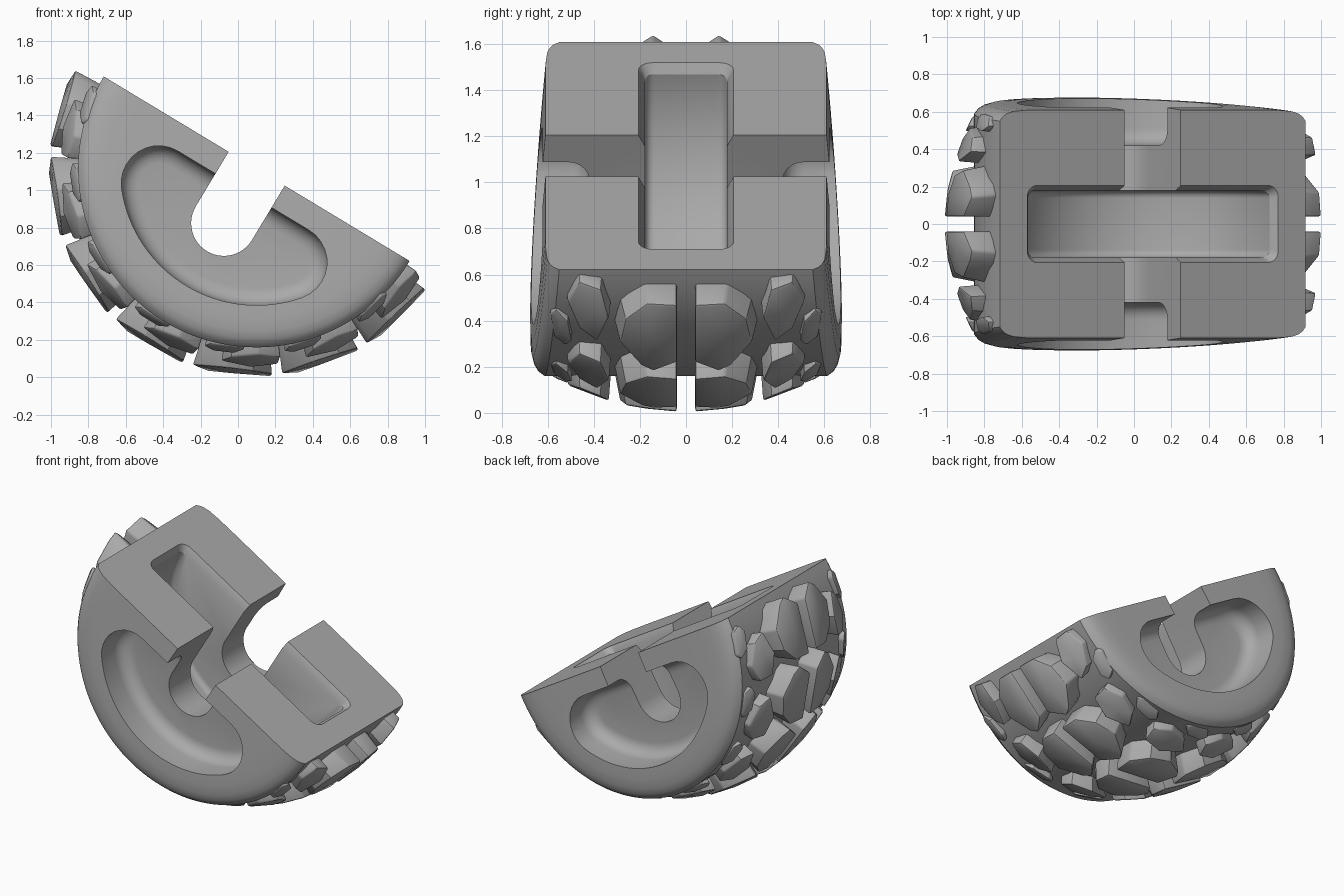
import bpy, bmesh
from math import radians, sin, cos, pi
from mathutils import Matrix, Vector

cube = bpy.data.objects.get("Cube")
if cube:
    bpy.data.objects.remove(cube, do_unlink=True)

GREY = (0.4, 0.4, 0.4, 1)
mat = bpy.data.materials.new("plain_grey")
mat.use_nodes = True
mat.diffuse_color = GREY
mat.node_tree.nodes["Principled BSDF"].inputs["Base Color"].default_value = GREY

PLACE = Matrix.Translation((0.1, 0, 1.115)) @ Matrix.Rotation(radians(31.1), 4, 'Y')
SEGMENTS = 64


def finish(bm, name):
    bmesh.ops.recalc_face_normals(bm, faces=bm.faces)
    mesh = bpy.data.meshes.new(name)
    bm.to_mesh(mesh)
    bm.free()
    mesh.materials.append(mat)
    obj = bpy.data.objects.new(name, mesh)
    bpy.context.collection.objects.link(obj)
    return obj


def apply_modifiers(obj):
    bpy.ops.object.select_all(action='DESELECT')
    obj.select_set(True)
    bpy.context.view_layer.objects.active = obj
    for m in list(obj.modifiers):
        bpy.ops.object.modifier_apply(modifier=m.name)


def loft(bm, loop_a, loop_b):
    """Closed solid between two loops; returns the end face on loop_b."""
    a = [bm.verts.new(p) for p in loop_a]
    b = [bm.verts.new(p) for p in loop_b]
    bm.faces.new(a)
    for i in range(len(a)):
        j = (i + 1) % len(a)
        bm.faces.new((a[i], a[j], b[j], b[i]))
    return bm.faces.new(b)


def arc(cx, cz, r, start, end, steps):
    angles = [radians(start + (end - start) * i / steps) for i in range(steps + 1)]
    return [(cx + r * cos(t), cz + r * sin(t)) for t in angles]


def bevel(obj, width, segments):
    m = obj.modifiers.new("Bevel", 'BEVEL')
    m.width, m.segments = width, segments
    m.limit_method, m.angle_limit = 'ANGLE', radians(40)
    apply_modifiers(obj)


def prism_cutter(name, outline, y0, y1, round_width=0):
    bm = bmesh.new()
    loft(bm, [(x, y0, z) for x, z in outline], [(x, y1, z) for x, z in outline])
    obj = finish(bm, name)
    obj.hide_render = True
    if round_width:
        bevel(obj, round_width, 5)
    return obj


# Half wheel body: rounded section swept half a turn, wider towards the bottom
shoulder = [(0, 0.61), (0.4, 0.61), (0.7, 0.61), (0.8, 0.608), (0.87, 0.602),
            (0.91, 0.59), (0.935, 0.575), (0.955, 0.55)]
section = shoulder + [(r, -y) for r, y in reversed(shoulder)]
bm = bmesh.new()
rings = []
for i in range(SEGMENTS + 1):
    t = pi + pi * i / SEGMENTS
    rings.append([bm.verts.new((r * cos(t), y * (1 - 0.14 * r * sin(t)), r * sin(t)))
                  for r, y in section])
for r0, r1 in zip(rings, rings[1:]):
    for k in range(len(section) - 1):
        bm.faces.new((r0[k], r0[k + 1], r1[k + 1], r1[k]))
bm.faces.new(rings[0])
bm.faces.new(rings[-1])
bmesh.ops.remove_doubles(bm, verts=bm.verts, dist=1e-5)
body = finish(bm, "wheel_body")

# Cutters: inner cavity, its bevelled rim, side pockets and the axle slot
cutters = [prism_cutter("cavity_cutter", [(0.755, 0.3)] + arc(0, 0, 0.755, 0, -180, 48)
                        + [(-0.755, 0.3)], -0.178, 0.178, 0.04)]


def rounded_rect(hx, hy, r, z):
    pts = []
    for sx, sy, a in ((1, 1, 0), (-1, 1, 90), (-1, -1, 180), (1, -1, 270)):
        pts += arc(sx * (hx - r), sy * (hy - r), r, a, a + 90, 5)
    return [(x, y, z) for x, y in pts]


bm = bmesh.new()
loft(bm, rounded_rect(0.74, 0.176, 0.04, -0.06), rounded_rect(0.805, 0.222, 0.075, 0.03))
cutters.append(finish(bm, "cavity_rim_cutter"))

pocket = (arc(0.409, -0.337, 0.2, 90, -39.5, 10) + arc(0, 0, 0.73, -39.5, -140.5, 32)[1:-1]
          + arc(-0.409, -0.337, 0.2, 219.5, 90, 10))
for side, y0, y1 in (("front", -1.2, -0.42), ("back", 0.42, 1.2)):
    cutters.append(prism_cutter(side + "_pocket_cutter", pocket, y0, y1, 0.09))

slot = [(0.175, 0.3)] + arc(0, -0.34, 0.175, 0, -180, 24) + [(-0.175, 0.3)]
cutters.append(prism_cutter("slot_cutter", slot, -1.5, 1.5))

for c in cutters:
    m = body.modifiers.new("Cut", 'BOOLEAN')
    m.operation, m.solver, m.object = 'DIFFERENCE', 'EXACT', c
apply_modifiers(body)
for c in cutters:
    bpy.data.objects.remove(c, do_unlink=True)


# Tread blocks: angled lugs with a crowned top, outlines as (degrees, y)
def crown(y):
    return 1.113 - 0.45 * y * y


def polar(deg, y, r):
    t = radians(deg)
    return Vector((r * cos(t), y, r * sin(t)))


ROWS = {
    "center_tread": (193.7, [(-7, 0.04), (-11.2, 0.16), (-9.5, 0.22), (-2, 0.33),
                             (6, 0.3), (11.2, 0.19), (11.2, 0.04)], 0.04, 0.85),
    "middle_tread": (199, [(-9, 0.38), (-6, 0.47), (2, 0.53), (9, 0.47),
                           (8, 0.36), (0, 0.32)], 0.42, 0.85),
    "edge_tread": (190, [(-6, 0.52), (-4, 0.575), (5, 0.595), (7, 0.565),
                         (4, 0.51), (-3, 0.49)], 0.54, 0.9),
}
treads = []
for name, (first, outline, anchor, taper) in ROWS.items():
    bm = bmesh.new()
    for k in range(7):
        mid = first + 25.1 * k
        for side in (1, -1):
            base, top = [], []
            for a, y in outline:
                ty = anchor + (y - anchor) * taper
                base.append(polar(mid + a, y * side, 0.86))
                top.append(polar(mid + a, ty * side, crown(ty)))
            face = loft(bm, base, top)
            center = bmesh.ops.poke(bm, faces=[face])["verts"][0]
            y = abs(center.co.y)
            center.co = polar(mid, y * side, crown(y) - 0.003)
    obj = finish(bm, name)
    bevel(obj, 0.012, 2)
    treads.append(obj)

# Shade and tilt every part into place
for obj in [body] + treads:
    obj.data.transform(PLACE)
    bpy.ops.object.select_all(action='DESELECT')
    obj.select_set(True)
    bpy.context.view_layer.objects.active = obj
    bpy.ops.object.shade_smooth_by_angle(angle=radians(30))
